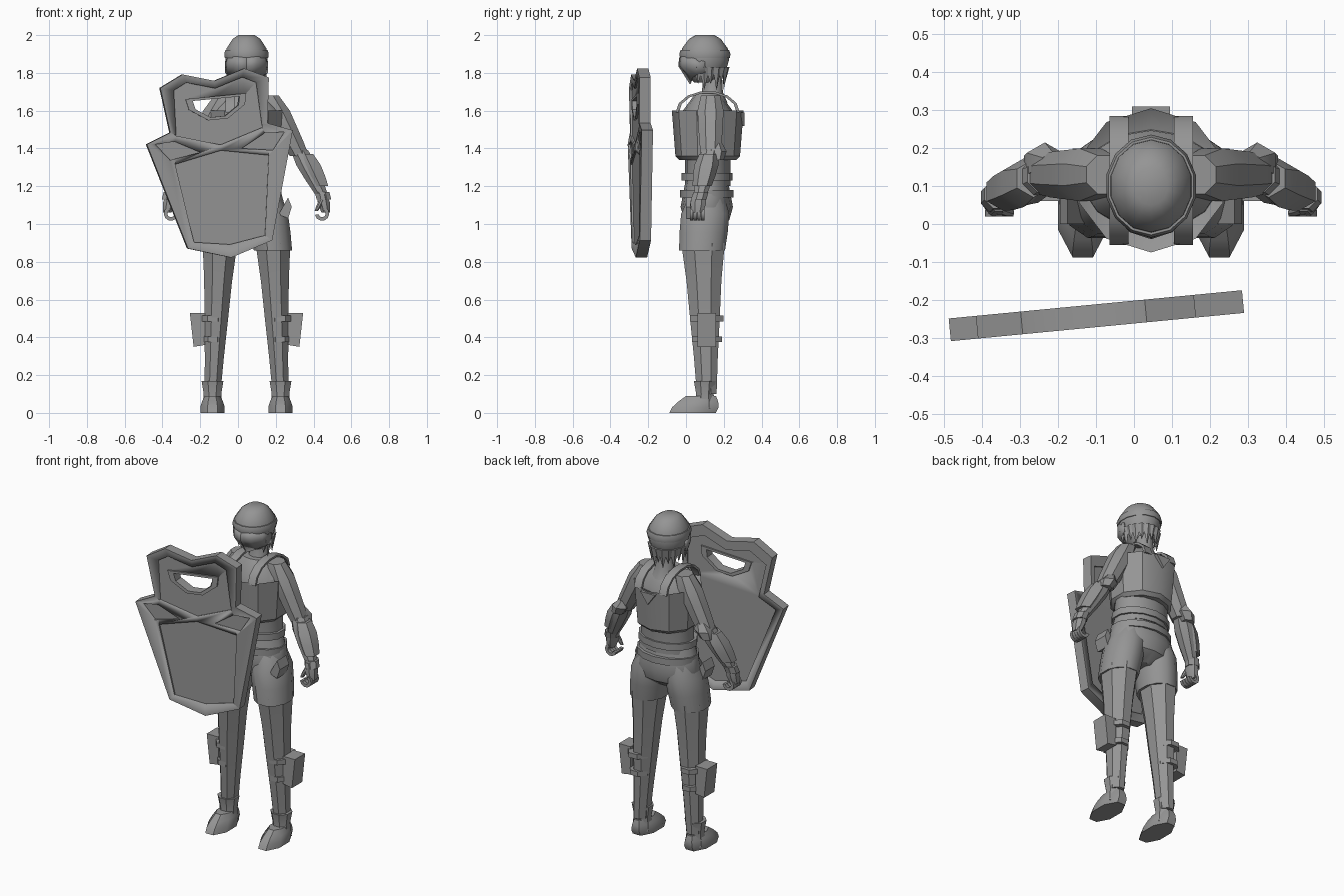
import bpy, bmesh, math
from mathutils import Vector

if "Cube" in bpy.data.objects:
    bpy.data.objects.remove(bpy.data.objects["Cube"], do_unlink=True)

BODY = Vector((.045, 0, 0))  # the figure stands a little to its left of the centre
SHIELD = Vector((-.08, -.27, 1.29))
TURN = math.radians(5.5)  # the shield leans and swings by the same small angle

grey = bpy.data.materials.new("plain grey")
grey.use_nodes = True
grey.diffuse_color = (.3, .3, .3, 1)
grey.node_tree.nodes["Principled BSDF"].inputs["Base Color"].default_value = grey.diffuse_color


def finish(name, bm, mirror=False, location=BODY):
    """Turn a bmesh into a shaded object, mirrored across the body if asked."""
    bmesh.ops.recalc_face_normals(bm, faces=bm.faces)
    mesh = bpy.data.meshes.new(name)
    bm.to_mesh(mesh)
    bm.free()
    mesh.materials.append(grey)
    ob = bpy.data.objects.new(name, mesh)
    bpy.context.collection.objects.link(ob)
    ob.location = location
    bpy.ops.object.select_all(action='DESELECT')
    ob.select_set(True)
    bpy.context.view_layer.objects.active = ob
    bpy.ops.object.shade_smooth_by_angle(angle=math.radians(35))
    if mirror:
        ob.modifiers.new("Mirror", 'MIRROR').use_mirror_merge = False
    return ob


def skin(name, rings, depth, sides, mirror):
    """Join level ovals, given as (centre, radius); depth stretches them along y."""
    bm = bmesh.new()
    loops = []
    for centre, radius in rings:
        turns = [math.tau * (i + .5) / sides for i in range(sides)]
        loops.append([bm.verts.new(centre + radius * Vector((math.cos(a), depth * math.sin(a), 0)))
                      for a in turns])
    for low, high in zip(loops, loops[1:]):
        for i in range(sides):
            bm.faces.new((low[i - 1], low[i], high[i], high[i - 1]))
    bm.faces.new(loops[0])
    bm.faces.new(loops[-1])
    return finish(name, bm, mirror)


def column(name, x, y, steps, depth=1, sides=14, mirror=False):
    """Upright form from (height, radius) steps."""
    return skin(name, [(Vector((x, y, z)), r) for z, r in steps], depth, sides, mirror)


def limb(name, start, end, radii, depth=1, sides=8):
    """Mirrored form along a straight line, with evenly spaced radii."""
    start, end = Vector(start), Vector(end)
    last = len(radii) - 1
    rings = [(start.lerp(end, i / last), r) for i, r in enumerate(radii)]
    return skin(name, rings, depth, sides, True)


def prism(name, outline, axis, near, far, mirror=False, location=BODY):
    """Extrude an outline along x or y."""
    bm = bmesh.new()
    ends = []
    for t in (near, far):
        ends.append([bm.verts.new((t, u, v) if axis == 'x' else (u, t, v)) for u, v in outline])
    for i in range(len(outline)):
        bm.faces.new((ends[0][i - 1], ends[0][i], ends[1][i], ends[1][i - 1]))
    for end in ends:
        bm.faces.new(end)
    return finish(name, bm, mirror, location)


def band(centre, wide, high, inner, first, last, steps=7):
    """Outline of a curved strip between two angles in degrees."""
    def arc(scale):
        turns = [math.radians(first + (last - first) * i / steps) for i in range(steps + 1)]
        return [(centre[0] + scale * wide * math.cos(a), centre[1] + scale * high * math.sin(a))
                for a in turns]
    return arc(1) + arc(inner)[::-1]


# Legs, boots and shin gear
limb("trouser_leg", (.1, .11, 1.15), (.14, .085, .86), (.08, .11, .11, .105), 1.2, 12)
limb("leg", (.14, .09, .9), (.18, .11, .1), (.1, .08, .068, .055, .045), 1.25)
limb("foot", (.18, .08, .09), (.18, .035, 0), (.045, .06, .07, .07), 1.9)
column("boot_cuff", .18, .1, [(.02, .06), (.1, .05), (.17, .063)], sides=8, mirror=True)
for height, radius in ((.39, .066), (.5, .074)):
    edges = [(height - .015, radius), (height + .015, radius)]
    column("shin_band", .178, .11, edges, 1.3, 8, True)
prism("shin_case", [(.22, .36), (.28, .35), (.3, .53), (.22, .53)], 'y', .06, .16, True)

# Hips, belts and pockets
column("hips", 0, .11, [(.97, .08), (1.02, .18), (1.09, .21), (1.16, .19), (1.23, .17)], .66)
for height, radius in ((1.16, .19), (1.25, .18)):
    column("belt", 0, .11, [(height - .02, radius), (height + .02, radius)], .75)
prism("hip_pocket", [(.17, 1.05), (.22, 1.03), (.24, 1.09), (.22, 1.14)], 'y', 0, .09, True)

# Torso, neck, chest armour and straps
column("torso", 0, .115, [(1.2, .165), (1.35, .165), (1.5, .19), (1.6, .18), (1.69, .09)], .73)
column("neck", 0, .14, [(1.64, .08), (1.7, .055), (1.8, .05)], sides=10)
column("chest_armour", 0, .115, [(1.34, .16), (1.36, .18), (1.6, .2), (1.57, .15)], .95, 10)
prism("shoulder_strap", band((.115, 1.59), .17, .115, .9, 0, 180), 'x', .06, .11, True)
prism("back_badge", [(-.05, 1.59), (.05, 1.59), (0, 1.52)], 'y', .29, .31)

# Arms and guards
limb("upper_arm", (.12, .13, 1.68), (.28, .13, 1.36), (.055, .075, .07, .065, .055))
limb("forearm", (.28, .13, 1.39), (.4, .075, 1.15), (.05, .06, .05, .035))
limb("forearm_guard", (.31, .12, 1.37), (.39, .085, 1.2), (.05, .064, .06, .05), sides=6)
limb("elbow_pad", (.26, .16, 1.43), (.3, .16, 1.34), (.03, .055, .04), sides=6)
limb("cuff", (.4, .08, 1.17), (.41, .07, 1.13), (.042, .042))

# Hands with curled fingers
limb("palm", (.4, .07, 1.16), (.42, .06, 1.06), (.03, .035, .025), 1.3)
limb("thumb", (.4, .04, 1.13), (.37, .03, 1.07), (.015, .015, .01))
for i in range(4):
    near = .02 + .02 * i
    prism("finger", band((.4, 1.055), .038, .038, .5, 60, -170), 'y', near, near + .018, True)

# Head and helmet brow
column("head", 0, .1, [(1.75, .05), (1.8, .095), (1.87, .115), (1.93, .108),
                       (1.98, .075), (2, .045)], 1.12)
column("helmet_brow", 0, .1, [(1.88, .118), (1.9, .121), (1.92, .115)], 1.12)

# Face mask: rows of height, forward reach and how each row rises to the side
bm = bmesh.new()
rows = []
for height, reach, arch, rise in ((1.88, .137, .02, -.02), (1.835, .14, 0, 0), (1.74, .08, 0, .06)):
    row = []
    for i in range(4):
        a = math.radians(30 * i)
        z = height + arch * math.sin(2 * a) + rise * math.sin(a)
        row.append(bm.verts.new((.115 * math.sin(a), .1 - reach * math.cos(a), z)))
    rows.append(row)
for upper_row, lower_row in zip(rows, rows[1:]):
    for i in range(3):
        bm.faces.new((upper_row[i], upper_row[i + 1], lower_row[i + 1], lower_row[i]))
mask = finish("face_mask", bm, True)
mask.modifiers.new("Thickness", 'SOLIDIFY').thickness = .008

# Hair: pointed locks hanging around the back and sides
bm = bmesh.new()
for i in range(13):
    a = math.radians(-20 + 220 * i / 12)
    out = Vector((math.cos(a), math.sin(a), 0))
    side = Vector((-out.y, out.x, 0)) * .03
    root = Vector((out.x * .1, .1 + out.y * .115, 1.83))
    tip = bm.verts.new(root - out * .01 - Vector((0, 0, .09 + .03 * (i % 2))))
    base = [bm.verts.new(root + step) for step in (-side, out * .015, side, -out * .02)]
    bm.faces.new(base)
    for j in range(4):
        bm.faces.new((base[j - 1], base[j], tip))
finish("hair_locks", bm)


# Shield: half outlines, reflected about its own middle line
def whole(half):
    return half + [(-u, v) for u, v in reversed(half) if u]


def scaled(outline, factor, middle):
    return [(u * factor, middle + (v - middle) * factor) for u, v in outline]


def slab(name, outline, near, far):
    ob = prism(name, outline, 'y', near, far, location=SHIELD)
    ob.rotation_euler = (0, -TURN, TURN)
    return ob


def cut(ob, cutters):
    """Carve the cutters out of an object and discard them."""
    bpy.context.view_layer.objects.active = ob
    for cutter in cutters:
        cutter.hide_render = True
        mod = ob.modifiers.new("Cut", 'BOOLEAN')
        mod.operation, mod.solver, mod.object = 'DIFFERENCE', 'EXACT', cutter
        bpy.ops.object.modifier_apply(modifier=mod.name)
        bpy.data.objects.remove(cutter, do_unlink=True)


THICK, SUNK, CLEAR = .06, .01, .1
outline = whole([(0, .47), (.165, .52), (.29, .46), (.26, .22), (.39, .17), (.225, -.4), (0, -.47)])
upper = whole([(0, .43), (.15, .475), (.22, .44), (.23, .2), (0, .13)])
lower = whole([(0, .1), (.25, .05), (.19, -.37), (0, -.4)])
corner = [(.11, .1), (.24, .17), (.345, .165), (.275, .075)]
other_corner = [(-u, v) for u, v in corner]
slot = whole([(.125, .375), (.115, .33), (.04, .28)])
rim = scaled(slot, 1.3, .33)

shield = slab("shield", outline, 0, THICK)
cutters = [slab("panel_cutter", p, -CLEAR, SUNK) for p in (upper, lower, corner, other_corner)]
cutters.append(slab("back_cutter", scaled(outline, .88, 0), THICK - SUNK, CLEAR))
cutters.append(slab("rim_cutter", rim, -CLEAR, CLEAR))
cut(shield, cutters)
slot_rim = slab("slot_rim", rim, 0, THICK)
cut(slot_rim, [slab("slot_cutter", slot, -CLEAR, CLEAR)])
